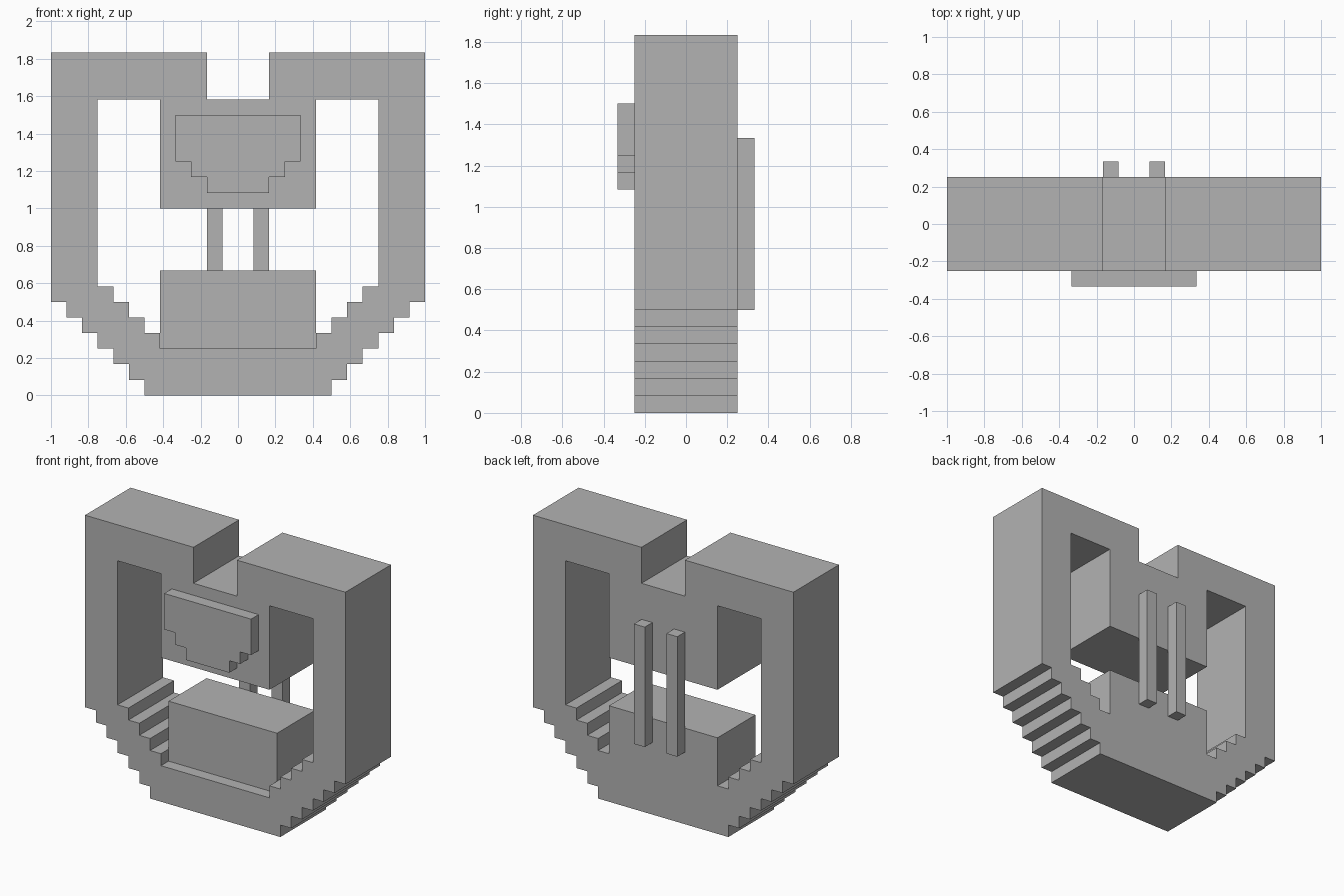
import bpy
import bmesh

U = 1 / 12  # grid step: every part lies on this grid

cube = bpy.data.objects.get("Cube")
if cube:
    bpy.data.objects.remove(cube, do_unlink=True)

grey = bpy.data.materials.new("plain grey")
grey.use_nodes = True
grey.diffuse_color = (0.45, 0.45, 0.45, 1)
grey.node_tree.nodes["Principled BSDF"].inputs["Base Color"].default_value = (0.45, 0.45, 0.45, 1)


def mirrored_slab(name, profile, y_front, y_back):
    """Extrude a right-hand (x, z) profile along y and mirror it across x = 0."""
    bm = bmesh.new()
    face = bm.faces.new([bm.verts.new((x * U, y_front * U, z * U)) for x, z in profile])
    ext = bmesh.ops.extrude_face_region(bm, geom=[face], use_keep_orig=True)
    moved = [v for v in ext["geom"] if isinstance(v, bmesh.types.BMVert)]
    bmesh.ops.translate(bm, verts=moved, vec=(0, (y_back - y_front) * U, 0))
    bmesh.ops.recalc_face_normals(bm, faces=bm.faces[:])
    # Open the walls on the mirror plane so the halves weld into one solid
    seam = [f for f in bm.faces if all(abs(v.co.x) < 1e-5 for v in f.verts)]
    bmesh.ops.delete(bm, geom=seam, context="FACES")
    mesh = bpy.data.meshes.new(name)
    bm.to_mesh(mesh)
    bm.free()
    mesh.materials.append(grey)
    obj = bpy.data.objects.new(name, mesh)
    bpy.context.collection.objects.link(obj)
    mirror = obj.modifiers.new("mirror", "MIRROR")
    mirror.use_axis[0] = True
    return obj


def rectangle(x0, x1, z0, z1):
    return [(x0, z0), (x1, z0), (x1, z1), (x0, z1)]


# Frame: stepped outer edge, top notch, then the stepped inner opening
frame = [(0, 0)]
for i in range(6):
    frame += [(6 + i, i), (6 + i, i + 1)]
frame += [(12, 6), (12, 22), (2, 22), (2, 19), (0, 19)]
frame += [(0, 12), (5, 12), (5, 19), (9, 19)]
for x in range(9, 5, -1):
    frame += [(x, x - 2), (x - 1, x - 2)]
frame += [(5, 3), (0, 3)]
mirrored_slab("frame", frame, -3, 3)

# Block resting in the opening, set back from the front
mirrored_slab("lower_block", rectangle(0, 5, 3, 8), -2, 3)

# Raised plaque with stepped lower corners
plaque = [(0, 13), (2, 13), (2, 14), (3, 14), (3, 15), (4, 15), (4, 18), (0, 18)]
mirrored_slab("front_plaque", plaque, -4, -3)

# Pair of upright bars joining the halves at the back
mirrored_slab("back_bars", rectangle(1, 2, 6, 16), 3, 4)
